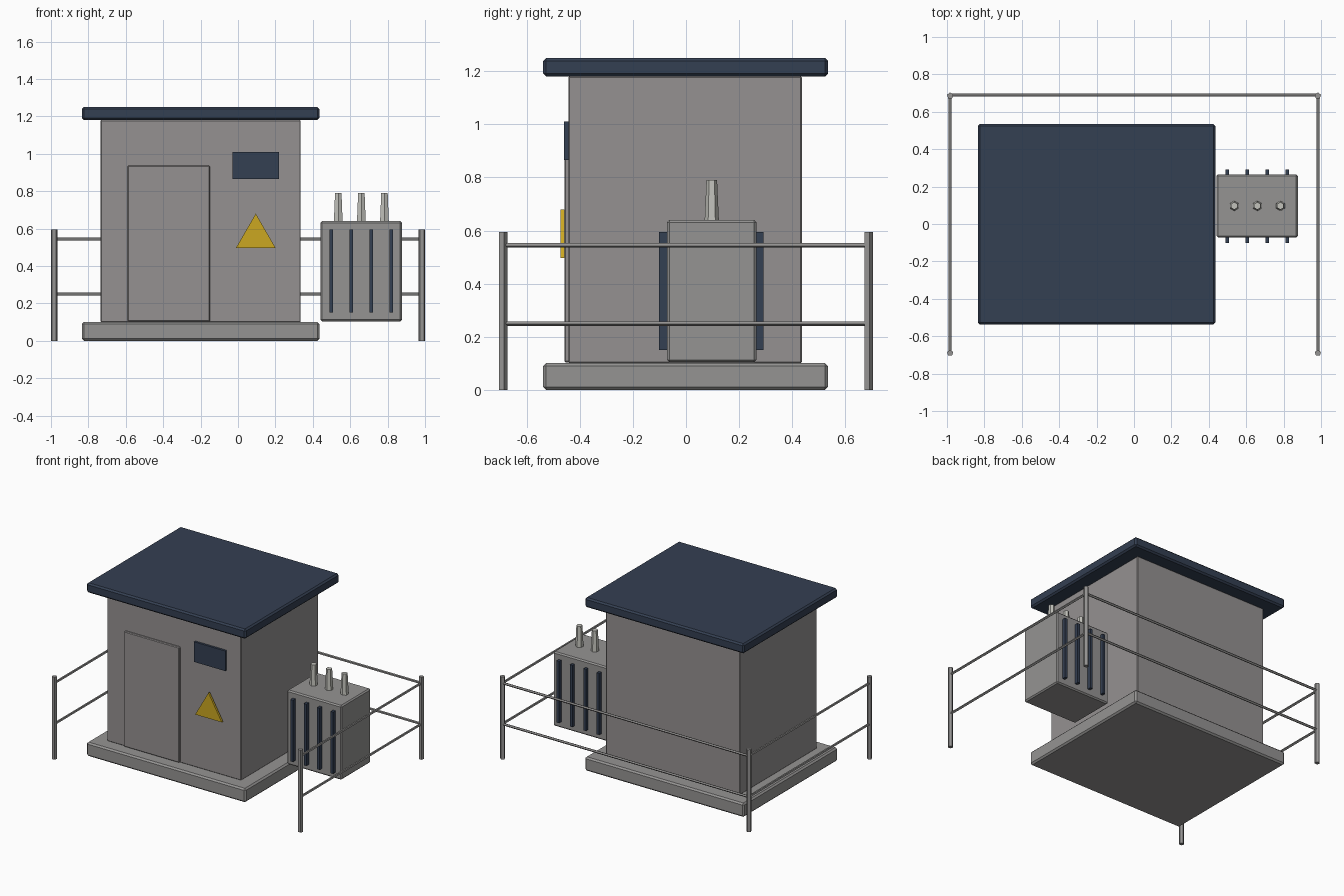
import bpy
from math import pi
from mathutils import Vector

cube = bpy.data.objects.get("Cube")
if cube:
    bpy.data.objects.remove(cube, do_unlink=True)


def material(name, rgb):
    m = bpy.data.materials.new(name)
    m.use_nodes = True
    m.diffuse_color = (*rgb, 1)
    m.node_tree.nodes["Principled BSDF"].inputs["Base Color"].default_value = (*rgb, 1)
    return m


wall_grey = material("warm wall grey", (0.30, 0.285, 0.285))
metal_grey = material("metal grey", (0.30, 0.295, 0.29))
navy = material("dark navy", (0.034, 0.050, 0.085))
yellow = material("warning yellow", (0.60, 0.39, 0.015))
ceramic = material("pale ceramic", (0.54, 0.54, 0.50))


def finish(name, mat):
    ob = bpy.context.object
    ob.name = name
    ob.data.materials.append(mat)
    return ob


def box(name, mat, x, y, z, bevel=0.0):
    """Box given by its (low, high) range on each axis."""
    low, high = Vector((x[0], y[0], z[0])), Vector((x[1], y[1], z[1]))
    bpy.ops.mesh.primitive_cube_add(size=1, location=(low + high) / 2)
    ob = finish(name, mat)
    ob.scale = high - low
    bpy.ops.object.transform_apply(location=False, rotation=False, scale=True)
    if bevel:
        mod = ob.modifiers.new("Bevel", "BEVEL")
        mod.width, mod.segments = bevel, 1
    return ob


def rod(name, mat, start, end, r1, r2, sides):
    """Straight or tapered prism between two points."""
    a, b = Vector(start), Vector(end)
    turn = Vector((0, 0, 1)).rotation_difference(b - a).to_euler()
    bpy.ops.mesh.primitive_cone_add(vertices=sides, radius1=r1, radius2=r2,
                                    depth=(b - a).length, location=(a + b) / 2,
                                    rotation=turn)
    return finish(name, mat)


# Building
box("plinth", metal_grey, (-0.835, 0.435), (-0.538, 0.535), (0, 0.1), 0.011)
box("walls", wall_grey, (-0.735, 0.335), (-0.443, 0.436), (0.1, 1.18), 0.004)
box("roof", navy, (-0.835, 0.435), (-0.538, 0.535), (1.18, 1.25), 0.011)
box("door", wall_grey, (-0.59, -0.15), (-0.458, -0.43), (0.103, 0.936), 0.005)
box("vent", navy, (-0.03, 0.22), (-0.459, -0.435), (0.865, 1.01))

# Triangular warning sign
bpy.ops.mesh.primitive_cylinder_add(vertices=3, radius=0.123, depth=0.015,
                                    location=(0.095, -0.465, 0.557),
                                    rotation=(pi / 2, 0, 0))
finish("warning_sign", yellow)

# Transformer with cooling fins and insulators
box("transformer_tank", metal_grey, (0.44, 0.876), (-0.072, 0.265), (0.104, 0.64), 0.009)
for i in range(4):
    x = 0.499 + i * 0.107
    for side, y in (("front", (-0.101, -0.06)), ("back", (0.25, 0.291))):
        box(f"cooling_fin_{side}_{i + 1}", navy, (x - 0.01, x + 0.01), y, (0.15, 0.595))
for i in range(3):
    x = 0.536 + i * 0.1235
    rod(f"insulator_{i + 1}", ceramic, (x, 0.097, 0.635), (x, 0.097, 0.79), 0.027, 0.02, 6)

# Railing, open at the front
PX, PY = 0.983, 0.688
for x, side in ((PX, "left"), (-PX, "right")):
    for y, end in ((-PY, "front"), (PY, "back")):
        rod(f"post_{end}_{side}", metal_grey, (x, y - 0.002, 0), (x, y - 0.002, 0.595),
            0.0175, 0.0175, 5)
for z, level in ((0.25, "lower"), (0.545, "upper")):
    rod(f"rail_back_{level}", metal_grey, (-PX, PY, z), (PX, PY, z), 0.009, 0.009, 5)
    for x, side in ((PX, "left"), (-PX, "right")):
        rod(f"rail_{side}_{level}", metal_grey, (x, -PY, z), (x, PY, z), 0.009, 0.009, 5)
